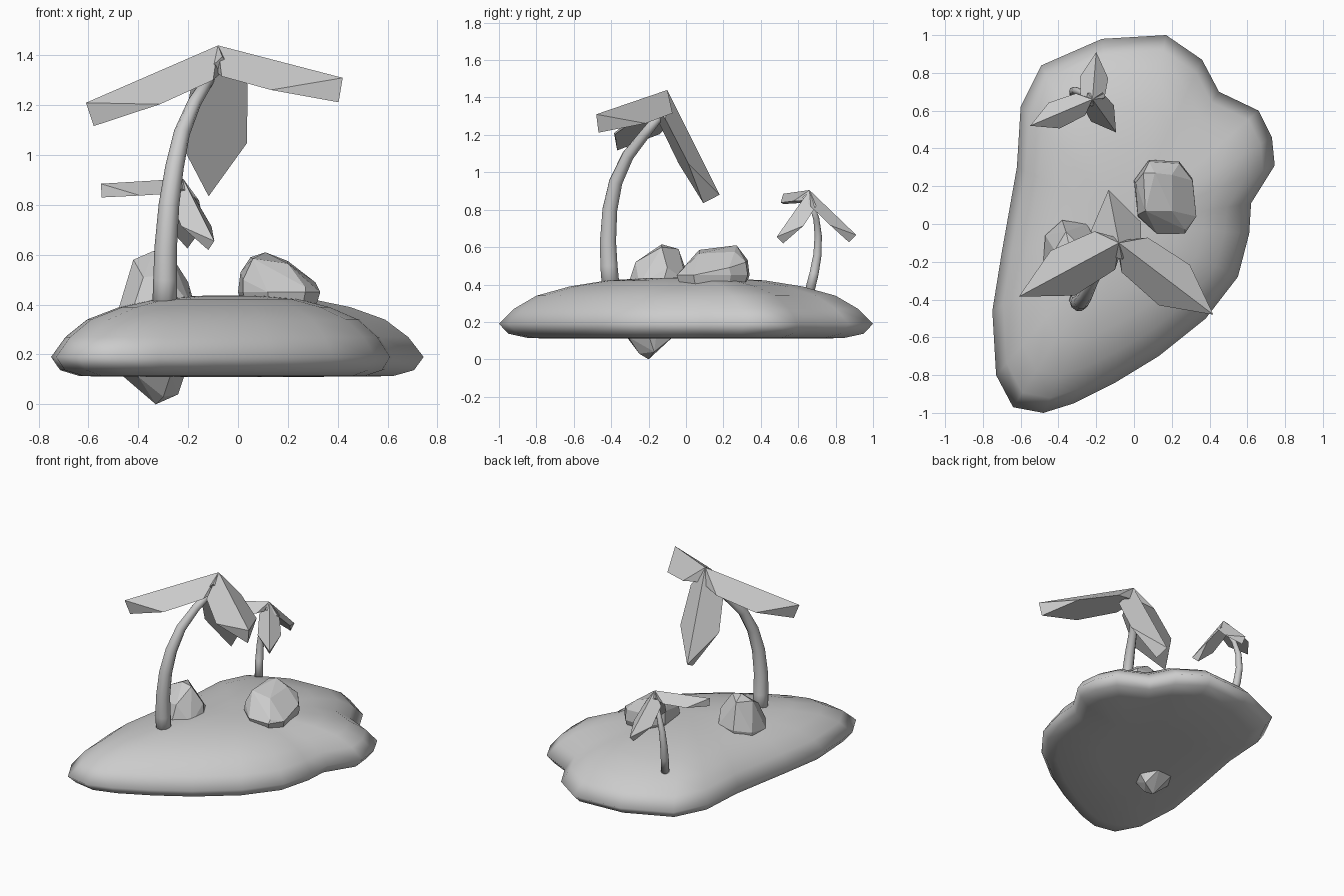
import bpy, bmesh
from math import cos, sin, pi
from mathutils import Vector

if "Cube" in bpy.data.objects:
    bpy.data.objects.remove(bpy.data.objects["Cube"])


def add_object(name, bm, smooth=False):
    bmesh.ops.recalc_face_normals(bm, faces=bm.faces[:])
    me = bpy.data.meshes.new(name)
    bm.to_mesh(me)
    bm.free()
    for p in me.polygons:
        p.use_smooth = smooth
    ob = bpy.data.objects.new(name, me)
    bpy.context.collection.objects.link(ob)
    return ob


def loft(name, rings):
    """Closed skin over rings with equal point counts, smooth shaded."""
    bm = bmesh.new()
    loops = [[bm.verts.new(p) for p in ring] for ring in rings]
    n = len(loops[0])
    for a, b in zip(loops, loops[1:]):
        for i in range(n):
            j = (i + 1) % n
            bm.faces.new((a[i], a[j], b[j], b[i]))
    bm.faces.new(loops[0][::-1])
    bm.faces.new(loops[-1])
    return add_object(name, bm, True)


def trunk(name, path, r0, r1, sides=10):
    pts = [Vector(p) for p in path]
    rings = []
    for k, p in enumerate(pts):
        tangent = pts[min(k + 1, len(pts) - 1)] - pts[max(k - 1, 0)]
        side = Vector((0, 1, 0)).cross(tangent).normalized()
        other = tangent.normalized().cross(side)
        r = r0 + (r1 - r0) * (k / (len(pts) - 1)) ** 1.4
        rings.append([p + r * (cos(2 * pi * i / sides) * side + sin(2 * pi * i / sides) * other)
                      for i in range(sides)])
    return loft(name, rings)


def frond(name, apex, tip, size):
    """Wedge leaf: straight top ridge over a flat six-sided underside."""
    a, t = Vector(apex), Vector(tip)
    d = t - a
    side = d.cross(Vector((0, 0, 1))).normalized()
    down = d.cross(side).normalized()
    if down.z > 0:
        down = -down
    drop = down * 0.1 * size
    bm = bmesh.new()
    v = lambda p: bm.verts.new(p)
    top, end = v(a), v(t)
    root, low = v(a + drop), v(t + drop)
    under = [root]
    l1, l2 = [v(a + drop + d * s + side * w * size) for s, w in ((.2, .115), (.62, .135))]
    r1, r2 = [v(a + drop + d * s - side * w * size) for s, w in ((.2, .115), (.62, .135))]
    bm.faces.new((root, l1, l2, low, r2, r1))
    for p, q in ((l1, l2), (r1, r2)):
        bm.faces.new((top, root, p))
        bm.faces.new((top, p, q, end))
        bm.faces.new((end, q, low))
    return add_object(name, bm)


def rock(name, points):
    bm = bmesh.new()
    for p in points:
        bm.verts.new(p)
    bmesh.ops.convex_hull(bm, input=bm.verts[:])
    bmesh.ops.dissolve_limit(bm, angle_limit=0.12, verts=bm.verts[:], edges=bm.edges[:])
    return add_object(name, bm)


# Island: shoreline outline repeated at several heights
shore = [(-.17, .98), (.17, 1), (.36, .87), (.45, .7), (.66, .6), (.73, .46), (.745, .31),
         (.62, .11), (.61, -.05), (.55, -.28), (.38, -.5), (.13, -.7), (-.1, -.84),
         (-.32, -.95), (-.48, -1), (-.64, -.97), (-.73, -.8), (-.75, -.46), (-.7, -.15),
         (-.62, .3), (-.6, .62), (-.49, .84)]
levels = [(.4, .11), (.84, .113), (.95, .137), (1, .19), (.92, .27), (.8, .34),
          (.62, .39), (.42, .422), (.2, .435), (.05, .437)]
loft("island", [[(-.03 + (x + .03) * s, y * s, z) for x, y in shore] for s, z in levels])

# Large palm
trunk("large_palm_trunk",
      [(-.295, -.4, .36), (-.292, -.412, .5), (-.29, -.417, .63), (-.277, -.407, .8),
       (-.255, -.375, .95), (-.225, -.31, 1.09), (-.175, -.215, 1.21), (-.095, -.11, 1.34)],
      .05, .022)
for i, tip in enumerate([(-.61, -.385, 1.21), (.42, -.48, 1.31), (-.135, .18, .88)]):
    frond(f"large_palm_frond_{i + 1}", (-.08, -.1, 1.44), tip, 1)

# Small palm
trunk("small_palm_trunk",
      [(-.3, .66, .36), (-.315, .685, .46), (-.32, .703, .56), (-.31, .707, .66),
       (-.28, .697, .75), (-.225, .665, .85)], .027, .013)
for i, tip in enumerate([(-.55, .52, .885), (-.095, .485, .655), (-.2, .91, .665)]):
    frond(f"small_palm_frond_{i + 1}", (-.22, .66, .905), tip, .55)

# Rock on the right: waist outline, sunken base and slanted top
waist = [(0, .23), (.08, .34), (.24, .33), (.31, .24), (.33, .04), (.27, -.05), (.12, -.05), (.02, .04)]
rock("right_rock",
     [(x, y, .45) for x, y in waist]
     + [(.165 + (x - .165) * .8, .14 + (y - .14) * .8, .34) for x, y in waist]
     + [(.01, .22, .53), (.08, .33, .53), (.24, .32, .52), (.31, .23, .49), (.02, .05, .5), (.27, -.03, .47)]
     + [(.05, .27, .59), (.11, .27, .61), (.2, .26, .575), (.06, .07, .585), (.2, .07, .565)])

# Tall rock that passes through the island
rock("left_rock",
     [(-.33, -.2, 0), (-.24, -.17, .04), (-.3, -.25, .03),
      (-.47, -.2, .12), (-.4, -.31, .11), (-.27, -.31, .12), (-.21, -.2, .13), (-.28, -.07, .12), (-.4, -.08, .12),
      (-.48, -.2, .38), (-.47, -.06, .4), (-.38, .02, .42), (-.25, 0, .42), (-.18, -.12, .42),
      (-.19, -.25, .4), (-.3, -.31, .4), (-.42, -.29, .39),
      (-.42, -.14, .58), (-.34, -.13, .615), (-.27, -.13, .6), (-.2, -.1, .49),
      (-.36, -.04, .59), (-.29, -.27, .52), (-.38, -.26, .51)])
